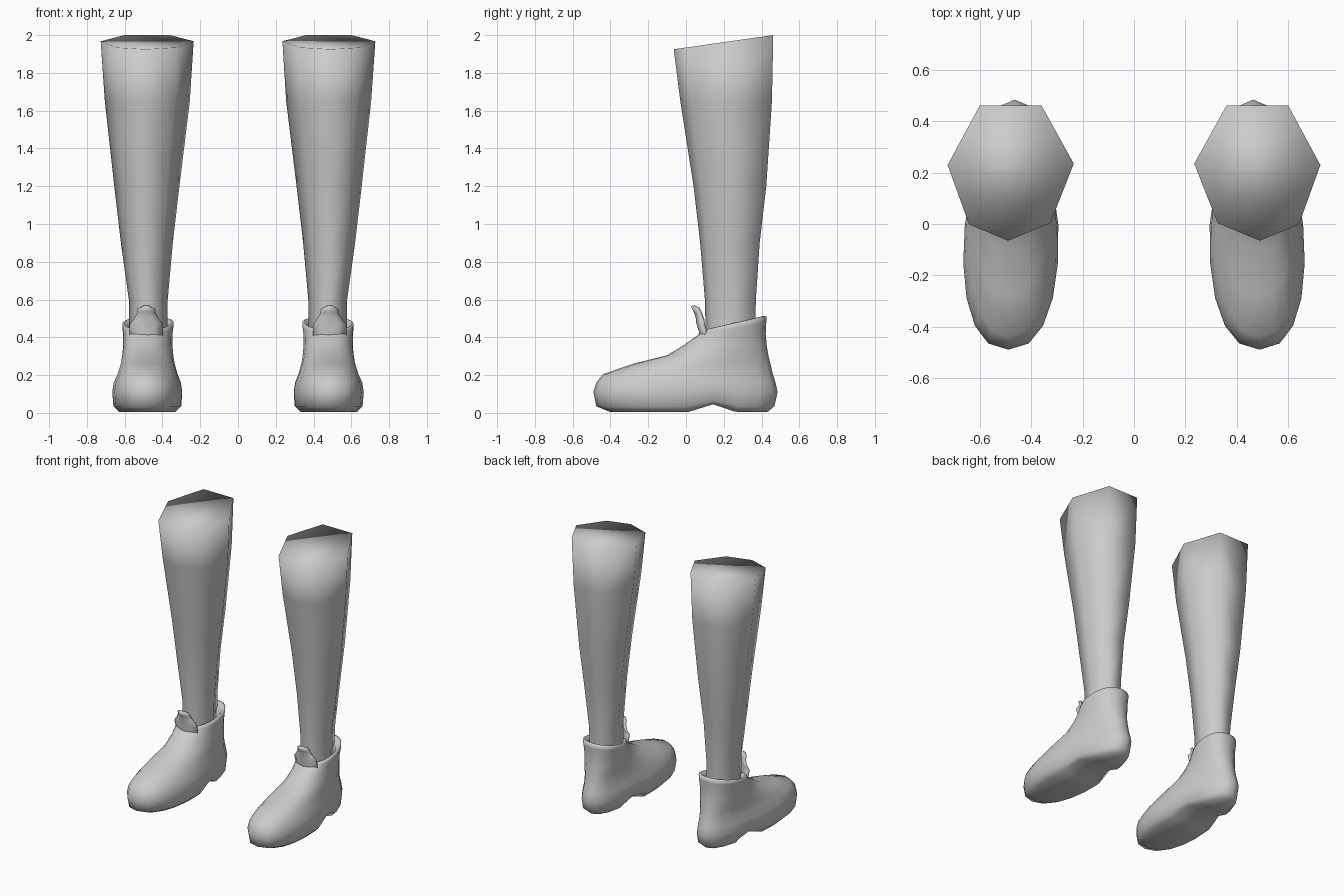
import bpy, bmesh, math

if "Cube" in bpy.data.objects:
    bpy.data.objects.remove(bpy.data.objects["Cube"])

grey = bpy.data.materials.new("plain_grey")
grey.diffuse_color = (0.6, 0.6, 0.6, 1)
grey.use_nodes = True
grey.node_tree.nodes["Principled BSDF"].inputs["Base Color"].default_value = grey.diffuse_color


def finish(bm, name, side):
    """Mirror to the chosen side, fix normals and make a smooth object."""
    for v in bm.verts:
        v.co.x *= side
    bmesh.ops.recalc_face_normals(bm, faces=bm.faces)
    me = bpy.data.meshes.new(name)
    bm.to_mesh(me)
    bm.free()
    me.materials.append(grey)
    for p in me.polygons:
        p.use_smooth = True
    ob = bpy.data.objects.new(name, me)
    bpy.context.collection.objects.link(ob)
    return ob


def loft(bm, rings):
    """Bridge closed rings of equal point count."""
    rows = [[bm.verts.new(p) for p in r] for r in rings]
    n = len(rows[0])
    for a, b in zip(rows, rows[1:]):
        for i in range(n):
            j = (i + 1) % n
            bm.faces.new((a[i], a[j], b[j], b[i]))
    return rows


# seven-sided leg section: x from -1 to 1, y from 0 (shin) to 1 (calf)
SECTION = [(0.04, 0), (0.66, 0.12), (1, 0.56), (0.49, 1),
           (-0.49, 1), (-1, 0.57), (-0.63, 0.13)]
# z, x min, x max, y min, y max
LEG = [(0.38, .375, .575, .105, .365), (0.60, .372, .578, .10, .37),
       (0.90, .345, .62, .075, .39), (1.20, .31, .655, .04, .425),
       (1.65, .255, .705, -.03, .455), (1.925, .235, .727, -.065, .462)]


def leg(side, label):
    rings = []
    for z, x0, x1, y0, y1 in LEG:
        slope = 0.075 if z > 1.9 else 0
        rings.append([((x0 + x1) / 2 + (x1 - x0) / 2 * u,
                       y0 + (y1 - y0) * t, z + slope * t) for u, t in SECTION])
    bm = bmesh.new()
    rows = loft(bm, rings)
    bm.faces.new(rows[-1])
    finish(bm, label + "_leg", side)


# shoe outlines: z, slope to the back, y toe, y heel, half width front, half width back
SHOE = [(0.004, 0, -.40, .43, .17, .125), (0.035, 0, -.475, .468, .205, .15),
        (0.11, 0, -.49, .485, .215, .15), (0.16, 0, -.475, .474, .205, .145),
        (0.205, 0, -.44, .460, .175, .140), (0.26, 0, -.28, .447, .15, .135),
        (0.305, 0, -.10, .436, .135, .135), (0.36, 0, -.01, .427, .125, .135),
        (0.40, .02, .045, .422, .125, .135), (0.42, .06, .075, .425, .13, .14),
        (0.437, .073, .085, .427, .13, .14), (0.44, .073, .098, .412, .12, .13),
        (0.425, .05, .108, .385, .10, .112), (0.38, .03, .112, .37, .095, .10)]
SEG = 20


def shoe(side, label):
    rings = []
    for k, (z, slope, y0, y1, wf, wb) in enumerate(SHOE):
        ring = []
        for i in range(SEG):
            a = 2 * math.pi * i / SEG
            t = (1 - math.cos(a)) / 2
            y = y0 + (y1 - y0) * t
            # arch and waist in front of the heel, on the lowest rings only
            arch = math.exp(-((y - .14) / .07) ** 2) * max(0, 1 - k / 3)
            s = math.sin(a)
            w = (wf + (wb - wf) * t) * abs(s) ** 0.85 * (1 - .15 * arch)
            ring.append((.49 - .025 * t + math.copysign(w, s), y,
                         z + slope * t + .042 * arch))
        rings.append(ring)
    bm = bmesh.new()
    rows = loft(bm, rings)
    # sole, filled in strips across the foot
    r = rows[0]
    h = SEG // 2
    bm.faces.new((r[0], r[1], r[-1]))
    for i in range(1, h - 1):
        bm.faces.new((r[i], r[i + 1], r[SEG - i - 1], r[SEG - i]))
    bm.faces.new((r[h - 1], r[h], r[h + 1]))
    finish(bm, label + "_shoe", side)


# tongue rows: z, y, half width
TONGUE = [(.37, .065, .07), (.43, .078, .085), (.48, .062, .085),
          (.51, .060, .06), (.54, .048, .045), (.567, .035, .04)]


def tongue(side, label):
    bm = bmesh.new()
    rows = [[bm.verts.new((.485 + w * u, y + .03 * u * u, z - .012 * u * u))
             for u in (-1, -.5, 0, .5, 1)] for z, y, w in TONGUE]
    for a, b in zip(rows, rows[1:]):
        for i in range(4):
            bm.faces.new((a[i], a[i + 1], b[i + 1], b[i]))
    ob = finish(bm, label + "_shoe_tongue", side)
    mod = ob.modifiers.new("thickness", 'SOLIDIFY')
    mod.thickness = 0.018
    mod.offset = 0


for side, label in ((1, "right"), (-1, "left")):
    leg(side, label)
    shoe(side, label)
    tongue(side, label)
